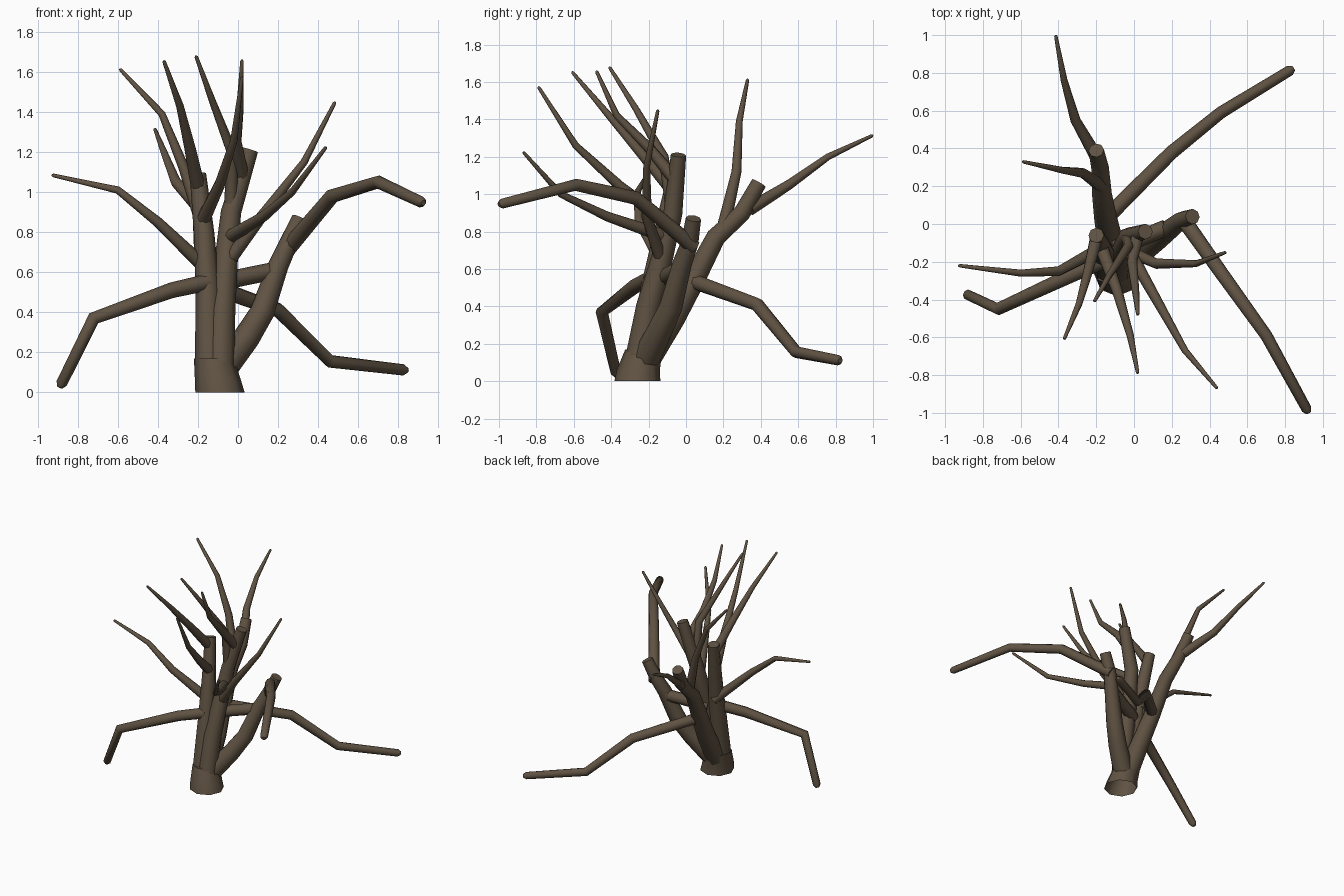
import bpy, bmesh, math
from mathutils import Vector

cube = bpy.data.objects.get("Cube")
if cube:
    bpy.data.objects.remove(cube, do_unlink=True)

bark = bpy.data.materials.new("brown_bark")
bark.use_nodes = True
colour = (0.115, 0.085, 0.055, 1)
bark.diffuse_color = colour
bark.node_tree.nodes["Principled BSDF"].inputs["Base Color"].default_value = colour
bark.node_tree.nodes["Principled BSDF"].inputs["Roughness"].default_value = 0.9

SIDES = 8


def add_tube(name, points, start_radius, end_radius, level=False, blunt=False):
    """Tapered faceted tube; level keeps rings horizontal and the bottom open."""
    path = [Vector(p) for p in points]
    last = len(path) - 1
    lengths = [0.0]
    for a, b in zip(path, path[1:]):
        lengths.append(lengths[-1] + (b - a).length)
    radii = [start_radius + (end_radius - start_radius) * d / lengths[-1] for d in lengths]

    # ring directions bisect the bends
    tangents = []
    for i in range(last + 1):
        before = (path[i] - path[i - 1]).normalized() if i else Vector()
        after = (path[i + 1] - path[i]).normalized() if i < last else Vector()
        tangents.append(Vector((0, 0, 1)) if level else (before + after).normalized())

    # short chamfered end
    if not blunt:
        tip = tangents[-1]
        path.append(path[-1].copy())
        path[-2] = path[-2] - tip * end_radius * 0.8
        radii.append(end_radius * 0.5)
        tangents.append(tip)

    bm = bmesh.new()
    rings = []
    side = tangents[0].orthogonal().normalized()
    for centre, radius, tangent in zip(path, radii, tangents):
        side = (side - tangent * side.dot(tangent)).normalized()
        other = tangent.cross(side)
        ring = []
        for k in range(SIDES):
            angle = math.tau * k / SIDES
            ring.append(bm.verts.new(centre + radius * (side * math.cos(angle) + other * math.sin(angle))))
        rings.append(ring)
    for low, high in zip(rings, rings[1:]):
        for k in range(SIDES):
            n = (k + 1) % SIDES
            bm.faces.new((low[k], low[n], high[n], high[k]))
    if not level:
        bm.faces.new(rings[0][::-1])
    bm.faces.new(rings[-1])

    mesh = bpy.data.meshes.new(name)
    bm.to_mesh(mesh)
    bm.free()
    mesh.materials.append(bark)
    obj = bpy.data.objects.new(name, mesh)
    bpy.context.collection.objects.link(obj)
    bpy.ops.object.select_all(action="DESELECT")
    obj.select_set(True)
    bpy.context.view_layer.objects.active = obj
    bpy.ops.object.shade_smooth_by_angle(angle=math.radians(50))


# Trunk base
add_tube("trunk_base", [(-0.09, -0.26, 0), (-0.1, -0.255, 0.06), (-0.12, -0.225, 0.17)],
         0.123, 0.1, level=True, blunt=True)

# Main stems rising from the trunk, with broken-off tops
stems = {
    "back_stem": [(-0.12, -0.21, 0.12), (-0.13, -0.07, 0.34), (-0.15, 0.03, 0.52),
                  (-0.17, 0.16, 0.77), (-0.18, 0.3, 0.9), (-0.2, 0.39, 1.06)],
    "middle_stem": [(-0.09, -0.25, 0.12), (-0.08, -0.2, 0.4), (-0.06, -0.13, 0.65),
                    (-0.035, -0.07, 0.9), (0.06, -0.04, 1.21)],
    "right_stem": [(-0.14, -0.24, 0.12), (-0.15, -0.18, 0.5), (-0.17, -0.12, 0.8),
                   (-0.2, -0.06, 1.09)],
    "left_stem": [(-0.07, -0.21, 0.13), (0.04, -0.14, 0.27), (0.12, -0.08, 0.4),
                  (0.2, -0.02, 0.63), (0.25, 0.02, 0.74), (0.31, 0.04, 0.87)],
}
for name, points in stems.items():
    add_tube(name, points, 0.075, 0.041, blunt=True)

# Heavy limbs reaching outward
limbs = {
    "back_limb": [(-0.13, 0.05, 0.53), (0.2, 0.38, 0.41), (0.46, 0.59, 0.155), (0.845, 0.825, 0.11)],
    "front_limb": [(0.25, 0.04, 0.72), (0.47, -0.27, 0.98), (0.7, -0.59, 1.05), (0.925, -1, 0.945)],
    "right_limb": [(-0.15, -0.19, 0.55), (-0.33, -0.27, 0.51), (-0.72, -0.45, 0.37), (-0.89, -0.37, 0.025)],
}
for name, points in limbs.items():
    add_tube(name, points, 0.042, 0.028)
add_tube("cross_limb", [(-0.1, -0.13, 0.55), (0.17, -0.02, 0.605)], 0.044, 0.044, blunt=True)

# Thin upper branches tapering to points
front_branches = [
    [(-0.2, -0.08, 1.03), (-0.24, -0.24, 1.22), (-0.29, -0.42, 1.43), (-0.37, -0.61, 1.655)],
    [(-0.035, -0.07, 0.9), (-0.03, -0.12, 1.2), (-0.13, -0.27, 1.46), (-0.21, -0.41, 1.68)],
    [(0.02, -0.06, 1.08), (-0.01, -0.2, 1.25), (0.01, -0.37, 1.42), (0.02, -0.48, 1.66)],
    [(-0.17, -0.13, 0.87), (-0.09, -0.35, 1.04), (-0.02, -0.59, 1.26), (0.02, -0.79, 1.575)],
    [(-0.05, -0.1, 0.77), (0.13, -0.42, 0.88), (0.27, -0.67, 1), (0.44, -0.87, 1.225)],
]
outer_branches = [
    [(-0.06, -0.13, 0.64), (0.12, -0.21, 0.88), (0.33, -0.21, 1.15), (0.485, -0.15, 1.45)],
    [(-0.16, -0.12, 0.62), (-0.4, -0.25, 0.85), (-0.6, -0.26, 1.01), (-0.93, -0.22, 1.085)],
    [(-0.17, 0.2, 0.82), (-0.27, 0.27, 1.12), (-0.38, 0.285, 1.39), (-0.59, 0.33, 1.615)],
    [(-0.19, 0.34, 0.92), (-0.31, 0.55, 1.05), (-0.37, 0.76, 1.2), (-0.415, 1, 1.315)],
]
for group, paths in (("front_branch", front_branches), ("outer_branch", outer_branches)):
    for number, points in enumerate(paths, 1):
        add_tube(f"{group}_{number}", points, 0.036, 0.009)
